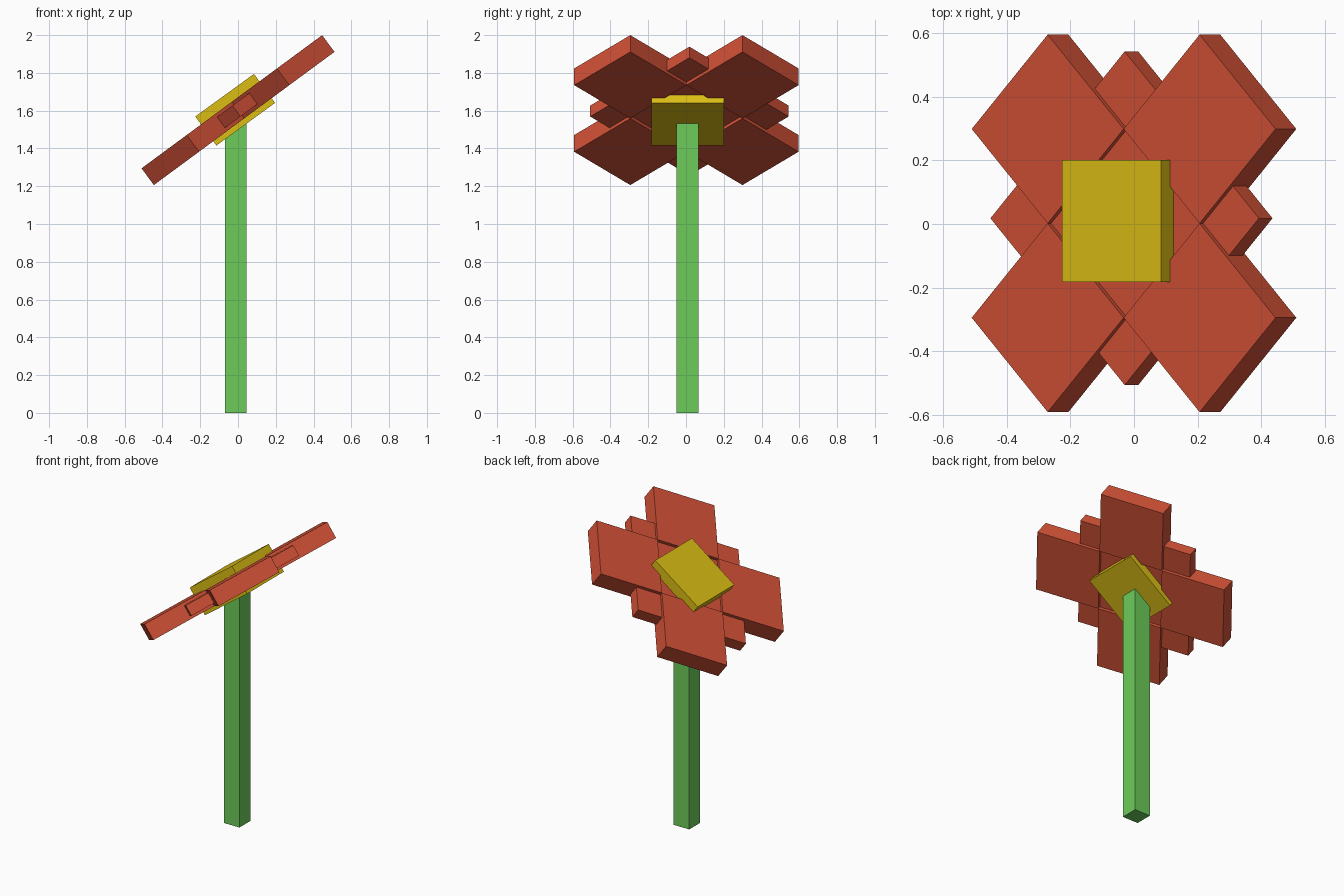
import bpy
from math import radians, sqrt
from mathutils import Matrix, Vector

cube = bpy.data.objects.get("Cube")
if cube:
    bpy.data.objects.remove(cube, do_unlink=True)


def material(name, rgb):
    mat = bpy.data.materials.new(name)
    mat.use_nodes = True
    mat.diffuse_color = (*rgb, 1)
    mat.node_tree.nodes["Principled BSDF"].inputs["Base Color"].default_value = (*rgb, 1)
    return mat


red = material("petal red", (0.63, 0.081, 0.037))
yellow = material("centre yellow", (0.71, 0.51, 0.007))
green = material("stem green", (0.15, 0.60, 0.103))


def box(name, size, mat, frame):
    """Box of the given size, placed by a matrix."""
    bpy.ops.mesh.primitive_cube_add(size=1)
    obj = bpy.context.object
    obj.name = obj.data.name = name
    obj.data.transform(Matrix.Diagonal((*size, 1)))
    obj.matrix_world = frame
    obj.data.materials.append(mat)
    return obj


def head_frame(x, y, z, tilt=36.4):
    """Frame of the flower head, leaning about the y axis."""
    return Matrix.Translation((x, y, z)) @ Matrix.Rotation(radians(-tilt), 4, "Y")


diagonal = Matrix.Rotation(radians(45), 4, "Z")

# Stem, ending inside the flower centre
box("stem", (0.115, 0.115, 1.6), green, Matrix.Translation((-0.012, 0.008, 0.8)))

# Four large square petals, corner to corner
reach = 0.297
head = head_frame(0, 0.002, 1.603)
for u, u_name in ((-1, "lower"), (1, "upper")):
    for v, v_name in ((-1, "front"), (1, "back")):
        place = head @ Matrix.Translation(Vector((u, v, 0)) * reach) @ diagonal
        side = reach * sqrt(2)
        box(f"{u_name}_{v_name}_petal", (side, side, 0.11), red, place)

# Thinner square whose corners show between the petals
inner = 0.525 * sqrt(2)
box("inner_petals", (inner, inner, 0.072), red,
    head_frame(-0.008, 0.018, 1.598) @ diagonal)

# Thick flower centre, square to the tilt
box("flower_centre", (0.384, 0.384, 0.19), yellow,
    head_frame(-0.015, 0.009, 1.605, 36))
